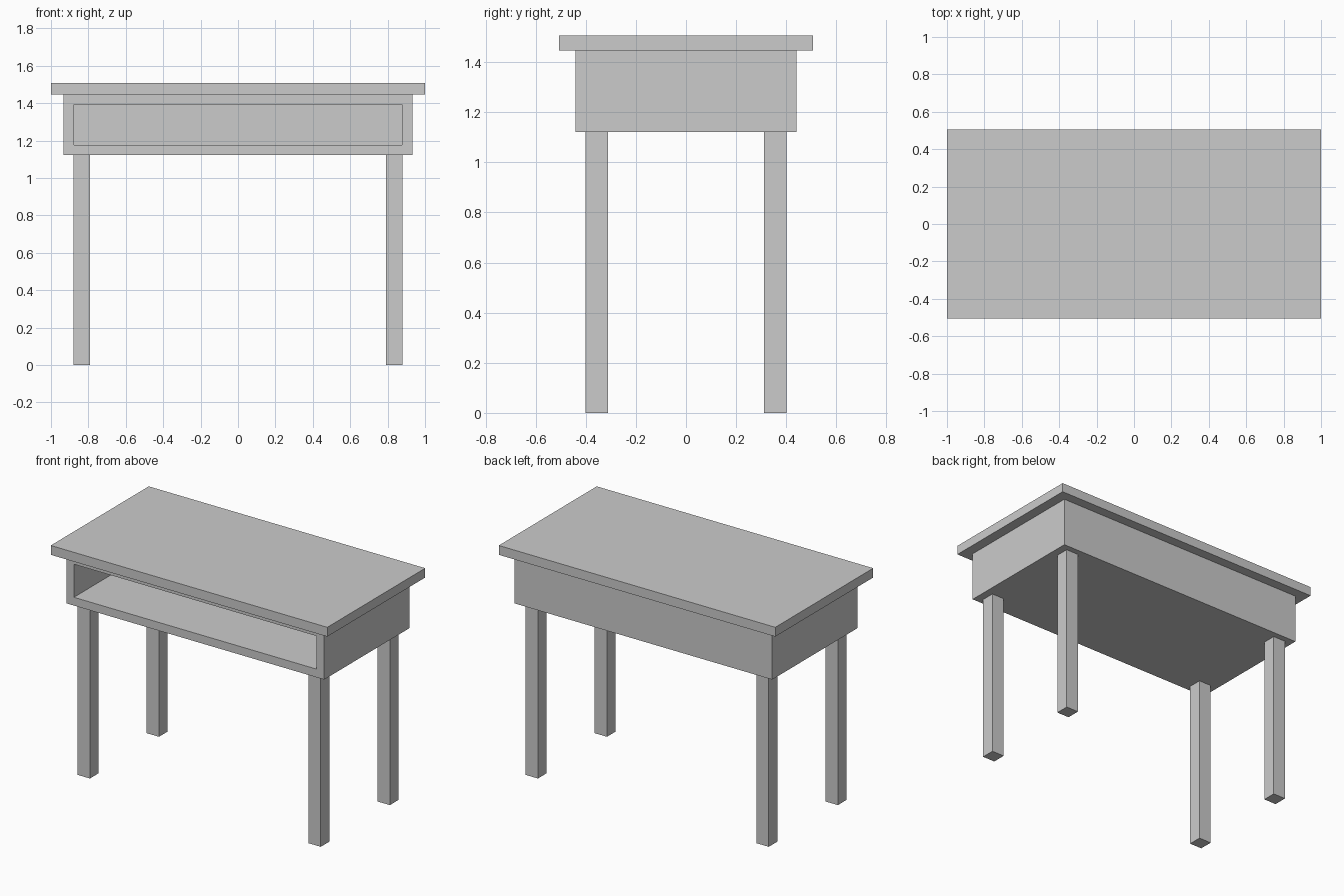
import bpy, bmesh
from mathutils import Vector

if "Cube" in bpy.data.objects:
    bpy.data.objects.remove(bpy.data.objects["Cube"])


def box(name, lo, hi):
    """Axis-aligned box between two corners; returns the object."""
    lo, hi = Vector(lo), Vector(hi)
    size, mid = hi - lo, (lo + hi) / 2
    bm = bmesh.new()
    bmesh.ops.create_cube(bm, size=1)
    bmesh.ops.scale(bm, vec=size, verts=bm.verts)
    mesh = bpy.data.meshes.new(name)
    bm.to_mesh(mesh)
    bm.free()
    obj = bpy.data.objects.new(name, mesh)
    obj.location = mid
    bpy.context.collection.objects.link(obj)
    return obj


TOP_Z, SLAB_Z, CASE_Z = 1.507, 1.446, 1.122
CASE_X, CASE_Y, WALL = 0.932, 0.441, 0.054

# Overhanging slab
box("table_top", (-1, -0.506, SLAB_Z), (1, 0.506, TOP_Z))

# Storage case with an open compartment in the front
case = box("storage_case", (-CASE_X, -CASE_Y, CASE_Z), (CASE_X, CASE_Y, SLAB_Z))
bm = bmesh.new()
bm.from_mesh(case.data)
bm.normal_update()
front = min(bm.faces, key=lambda f: f.calc_center_median().y)
bmesh.ops.inset_region(bm, faces=[front], thickness=WALL, use_even_offset=True)
pushed = bmesh.ops.extrude_discrete_faces(bm, faces=[front])["faces"][0]
bmesh.ops.translate(bm, verts=pushed.verts, vec=(0, 2 * CASE_Y - WALL, 0))
bmesh.ops.recalc_face_normals(bm, faces=bm.faces)
bm.to_mesh(case.data)
bm.free()

# Four square legs
for side, sx in (("left", -1), ("right", 1)):
    for end, sy in (("front", -1), ("back", 1)):
        x, y, h = sx * 0.835, sy * 0.357, 0.045
        box(f"{end}_{side}_leg", (x - h, y - h, 0), (x + h, y + h, CASE_Z))
